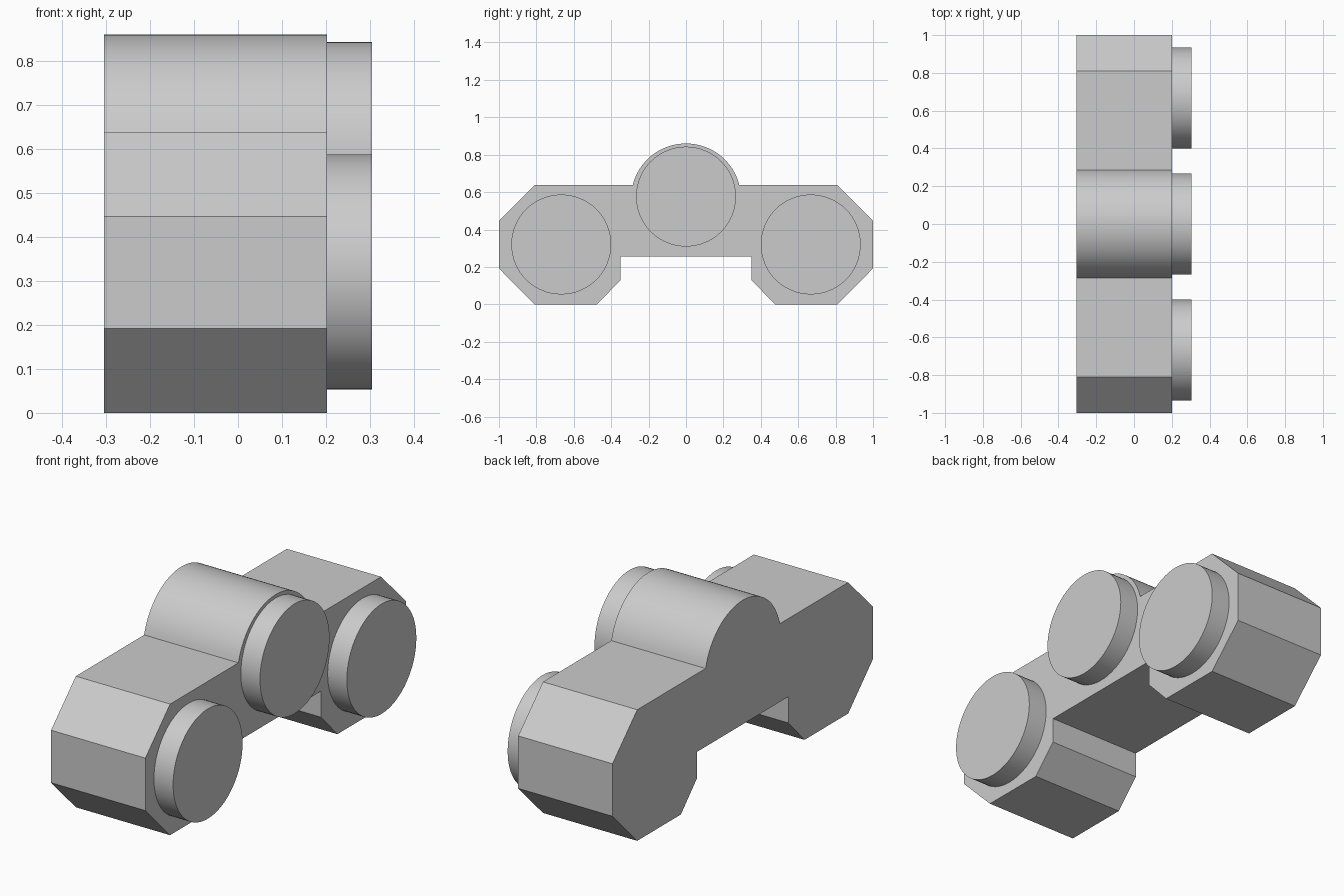
import bpy, bmesh
from math import pi, cos, sin, atan2, hypot, radians

old = bpy.data.objects.get("Cube")
if old:
    bpy.data.objects.remove(old, do_unlink=True)

grey = bpy.data.materials.new("light grey")
grey.use_nodes = True
colour = (0.6, 0.6, 0.6, 1)
grey.diffuse_color = colour
grey.node_tree.nodes["Principled BSDF"].inputs["Base Color"].default_value = colour


def extrude_profile(name, points, x0, x1):
    """Prism from a (y, z) outline, running along x."""
    bm = bmesh.new()
    face = bm.faces.new([bm.verts.new((x0, y, z)) for y, z in points])
    out = bmesh.ops.extrude_face_region(bm, geom=[face], use_keep_orig=True)
    moved = [v for v in out["geom"] if isinstance(v, bmesh.types.BMVert)]
    bmesh.ops.translate(bm, verts=moved, vec=(x1 - x0, 0, 0))
    bmesh.ops.recalc_face_normals(bm, faces=bm.faces)
    mesh = bpy.data.meshes.new(name)
    bm.to_mesh(mesh)
    bm.free()
    mesh.materials.append(grey)
    obj = bpy.data.objects.new(name, mesh)
    bpy.context.collection.objects.link(obj)
    bpy.ops.object.select_all(action="DESELECT")
    obj.select_set(True)
    bpy.context.view_layer.objects.active = obj
    bpy.ops.object.shade_smooth_by_angle(angle=radians(30))
    return obj


def arc(cy, cz, r, start, end, steps):
    angles = [start + (end - start) * i / steps for i in range(steps + 1)]
    return [(cy + r * cos(a), cz + r * sin(a)) for a in angles]


# Body: two chamfered feet joined by a bridge with a round hump
half = [(0.35, 0.257), (0.35, 0.13), (0.475, 0), (0.81, 0),
        (1, 0.192), (1, 0.447), (0.81, 0.637)]
hump_z, hump_r = 0.566, 0.294
edge = atan2(0.637 - hump_z, 0.285)
hump = arc(0, hump_z, hump_r, edge, pi - edge, 32)
mirrored = [(-y, z) for y, z in reversed(half)]
extrude_profile("body", half + hump + mirrored, -0.305, 0.202)

# Round discs on the left face
for name, y, z in (("front_disc", -0.667, 0.32),
                   ("centre_disc", 0, 0.576),
                   ("back_disc", 0.667, 0.32)):
    extrude_profile(name, arc(y, z, 0.267, 0, 2 * pi, 64)[:-1], 0.202, 0.305)
